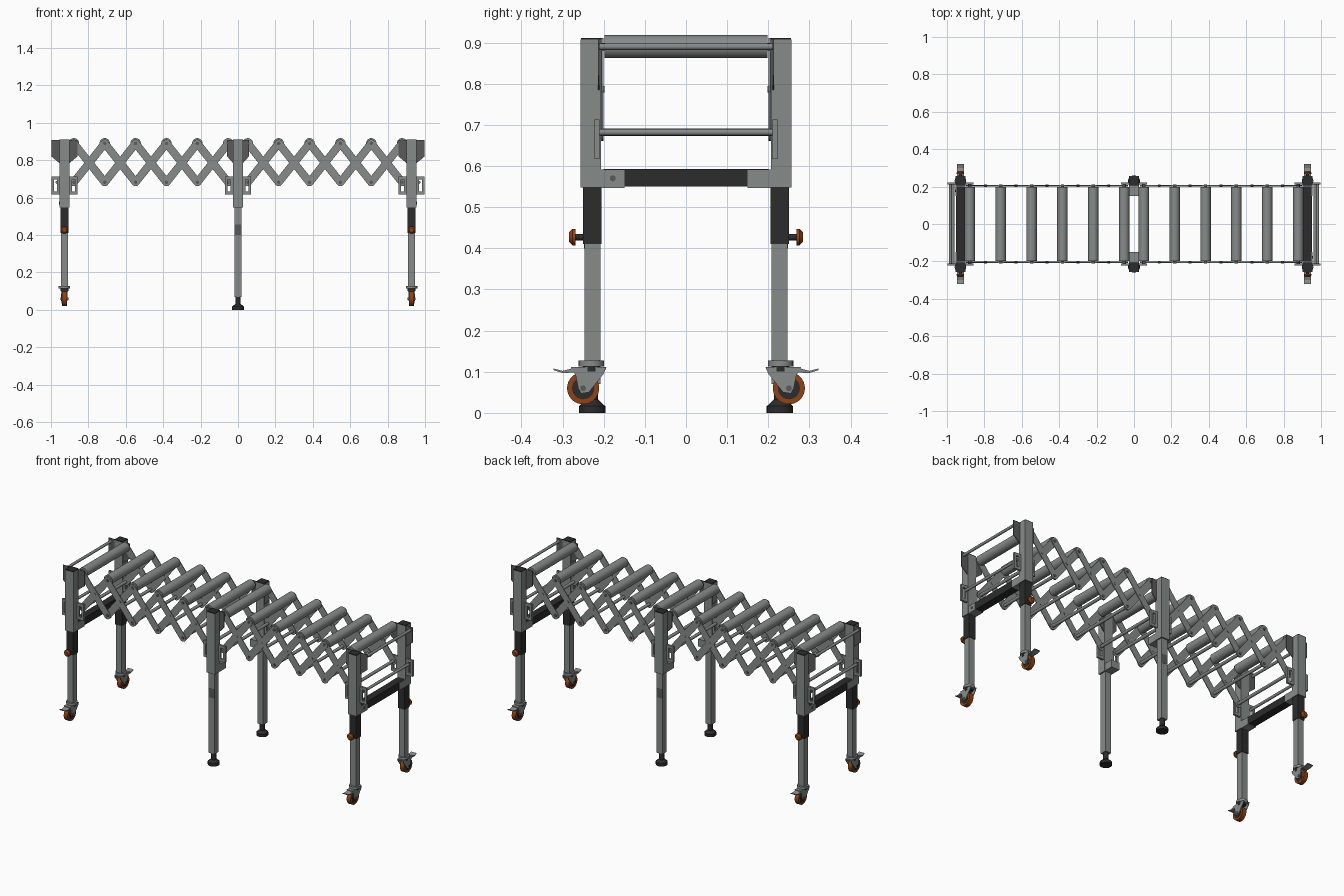
import bpy, bmesh, math
from mathutils import Vector, Matrix

if "Cube" in bpy.data.objects:
    bpy.data.objects.remove(bpy.data.objects["Cube"])


def material(name, rgb):
    m = bpy.data.materials.new(name)
    m.use_nodes = True
    m.diffuse_color = (*rgb, 1)
    m.node_tree.nodes["Principled BSDF"].inputs["Base Color"].default_value = (*rgb, 1)
    return m


STEEL = material("steel grey", (0.24, 0.26, 0.255))
SHADE = material("dark steel", (0.1, 0.1, 0.1))
BLACK = material("black plastic", (0.025, 0.025, 0.025))
ORANGE = material("burnt orange", (0.28, 0.055, 0.008))


def finish(name, bm, mat, smooth=False):
    bmesh.ops.recalc_face_normals(bm, faces=bm.faces[:])
    me = bpy.data.meshes.new(name)
    bm.to_mesh(me)
    bm.free()
    me.materials.append(mat)
    ob = bpy.data.objects.new(name, me)
    bpy.context.collection.objects.link(ob)
    if smooth:
        bpy.ops.object.select_all(action="DESELECT")
        ob.select_set(True)
        bpy.context.view_layer.objects.active = ob
        bpy.ops.object.shade_smooth_by_angle(angle=math.radians(35))
    return ob


def box(name, x, y, z, mat):
    """Box from (low, high) ranges along each axis."""
    bm = bmesh.new()
    size = [abs(r[1] - r[0]) for r in (x, y, z)]
    mid = Vector([sum(r) / 2 for r in (x, y, z)])
    bmesh.ops.create_cube(bm, size=1, matrix=Matrix.Translation(mid) @ Matrix.Diagonal((*size, 1)))
    return finish(name, bm, mat)


def rod(name, a, b, r, mat, r2=None, sides=20):
    a, b = Vector(a), Vector(b)
    bm = bmesh.new()
    turn = (b - a).to_track_quat("Z", "Y").to_matrix().to_4x4()
    bmesh.ops.create_cone(bm, cap_ends=True, segments=sides, radius1=r,
                          radius2=r if r2 is None else r2, depth=(b - a).length,
                          matrix=Matrix.Translation((a + b) / 2) @ turn)
    return finish(name, bm, mat, True)


def prism(name, pts, place, low, high, mat):
    """Flat outline extruded from low to high; place maps (u, v, depth) to space."""
    bm = bmesh.new()
    face = bm.faces.new([bm.verts.new(place(u, v, low)) for u, v in pts])
    ext = bmesh.ops.extrude_face_region(bm, geom=[face])
    move = Vector(place(0, 0, high)) - Vector(place(0, 0, low))
    bmesh.ops.translate(bm, vec=move, verts=[g for g in ext["geom"] if isinstance(g, bmesh.types.BMVert)])
    return finish(name, bm, mat)


def xz(u, v, d):
    return (u, d, v)


def yz(u, v, d):
    return (d, u, v)


TOP, LOW, PITCH, FIRST = 0.89, 0.682, 0.165, 0.0525


def lattice_bar(a, b, y, thick):
    """Strip with rounded ends between two pivots in the side plane."""
    a, b = Vector(a), Vector(b)
    ang = math.atan2(b.y - a.y, b.x - a.x)
    pts = []
    for c, start in ((b, ang - math.pi / 2), (a, ang + math.pi / 2)):
        for i in range(9):
            t = start + math.pi * i / 8
            pts.append((c.x + 0.021 * math.cos(t), c.y + 0.021 * math.sin(t)))
    prism("lattice_bar", pts, xz, y, y + thick, STEEL)


# Folding lattice, rollers and lower tie rods
for side in (-1, 1):
    nodes = [side * (FIRST + PITCH * i) for i in range(6)]
    for x in nodes:
        rod("roller", (x, -0.198, TOP), (x, 0.198, TOP), 0.028, STEEL, sides=32)
        rod("tie_rod", (x, -0.2, LOW), (x, 0.2, LOW), 0.009, STEEL)
        for end in (-1, 1):
            for z in (TOP, LOW):
                rod("pivot_pin", (x, end * 0.195, z), (x, end * 0.211, z), 0.009, SHADE, sides=12)
    for end in (-1, 1):
        for x0, x1 in zip(nodes, nodes[1:]):
            lattice_bar((x0, TOP), (x1, LOW), end * 0.2, end * 0.004)
            lattice_bar((x0, LOW), (x1, TOP), end * 0.2045, end * 0.004)
            mid = (x0 + x1) / 2
            rod("cross_pin", (mid, end * 0.198, (TOP + LOW) / 2),
                (mid, end * 0.2105, (TOP + LOW) / 2), 0.008, STEEL, sides=12)


def post(x, end):
    """Upright with black cap, gusset plate and slotted side brackets."""
    near, far = end * 0.206, end * 0.256
    box("post", (x - 0.027, x + 0.027), (near, far), (0.548, 0.907), STEEL)
    box("post_cap", (x - 0.026, x + 0.026), (near, end * 0.255), (0.907, 0.911), BLACK)
    w = 0.07 if x else 0.058
    outline = [(x - w, 0.909), (x - w, 0.82), (x - 0.027, 0.785),
               (x + 0.027, 0.785), (x + w, 0.82), (x + w, 0.909)]
    prism("gusset_plate", outline, xz, end * 0.21, end * 0.214, SHADE)
    for s in (-1, 1):
        inner, outer = x + s * 0.027, x + s * 0.07
        ys = (end * 0.21, end * 0.222)
        for z in (0.617, 0.697):
            box("bracket_rail", (inner, outer), ys, (z, z + 0.016), STEEL)
        for xa in (inner, outer - s * 0.013):
            box("bracket_stile", (xa, xa + s * 0.013), ys, (0.633, 0.697), STEEL)
    # Corner piece that holds the cross beam
    box("beam_socket", (x - 0.026, x + 0.026), (end * 0.15, near), (0.547, 0.591), STEEL)


def caster(x, end):
    """Swivel caster with fork, brake lever and orange tyre."""
    c = end * 0.25
    rod("caster_plate", (x, end * 0.23, 0.113), (x, end * 0.23, 0.127), 0.031, STEEL)
    rod("caster_stem", (x, end * 0.23, 0.1), (x, end * 0.23, 0.113), 0.022, BLACK)
    rod("tyre", (x - 0.013, c, 0.06), (x + 0.013, c, 0.06), 0.039, ORANGE, sides=32)
    rod("wheel_hub", (x - 0.0145, c, 0.06), (x + 0.0145, c, 0.06), 0.027, BLACK, sides=24)
    rod("axle", (x - 0.022, c, 0.06), (x + 0.022, c, 0.06), 0.007, SHADE, sides=12)
    fork = [(0.28, 0.112), (0.193, 0.112), (0.2, 0.095), (0.236, 0.05), (0.255, 0.047), (0.262, 0.06), (0.268, 0.09)]
    for s in (-1, 1):
        prism("fork_cheek", [(end * u, v) for u, v in fork], yz, x + s * 0.0155, x + s * 0.0195, STEEL)
    box("fork_crown", (x - 0.0195, x + 0.0195), (end * 0.195, end * 0.278), (0.106, 0.112), STEEL)
    lever = [(0.27, 0.11), (0.3, 0.102), (0.322, 0.108), (0.322, 0.104), (0.3, 0.097), (0.27, 0.098)]
    prism("brake_lever", [(end * u, v) for u, v in lever], yz, x - 0.018, x + 0.018, STEEL)


# End frames on casters
for side in (-1, 1):
    x = side * 0.928
    for end in (-1, 1):
        post(x, end)
        box("leg_sleeve", (x - 0.022, x + 0.022), (end * 0.205, end * 0.25), (0.41, 0.548), BLACK)
        box("lower_leg", (x - 0.019, x + 0.019), (end * 0.208, end * 0.247), (0.127, 0.41), STEEL)
        rod("knob_shaft", (x, end * 0.25, 0.427), (x, end * 0.268, 0.427), 0.008, BLACK, sides=12)
        rod("clamp_knob", (x, end * 0.268, 0.427), (x, end * 0.276, 0.427), 0.02, ORANGE)
        rod("knob_face", (x, end * 0.276, 0.427), (x, end * 0.284, 0.427), 0.02, ORANGE, r2=0.012)
        caster(x, end)
    box("cross_beam", (x - 0.023, x + 0.023), (-0.15, 0.15), (0.55, 0.59), BLACK)
    box("beam_top", (x - 0.022, x + 0.022), (-0.2, 0.2), (0.59, 0.593), BLACK)
    rod("socket_bolt", (x + side * 0.025, -side * 0.178, 0.57),
        (x + side * 0.029, -side * 0.178, 0.57), 0.008, SHADE, sides=6)
    for rx, z in ((0.982, TOP), (0.968, LOW)):
        rod("end_rod", (side * rx, -0.212, z), (side * rx, 0.212, z), 0.008, STEEL)

# Middle supports on levelling feet
for end in (-1, 1):
    post(0, end)
    y = end * 0.228
    box("middle_leg", (-0.019, 0.019), (end * 0.208, end * 0.247), (0.07, 0.548), STEEL)
    box("leg_label", (-0.018, 0.018), (end * 0.247, end * 0.248), (0.4, 0.455), SHADE)
    rod("foot_stem", (0, y, 0.03), (0, y, 0.072), 0.014, BLACK)
    rod("foot_cone", (0, y, 0.017), (0, y, 0.032), 0.031, BLACK, r2=0.015)
    rod("foot_pad", (0, y, 0), (0, y, 0.017), 0.032, BLACK, sides=24)
